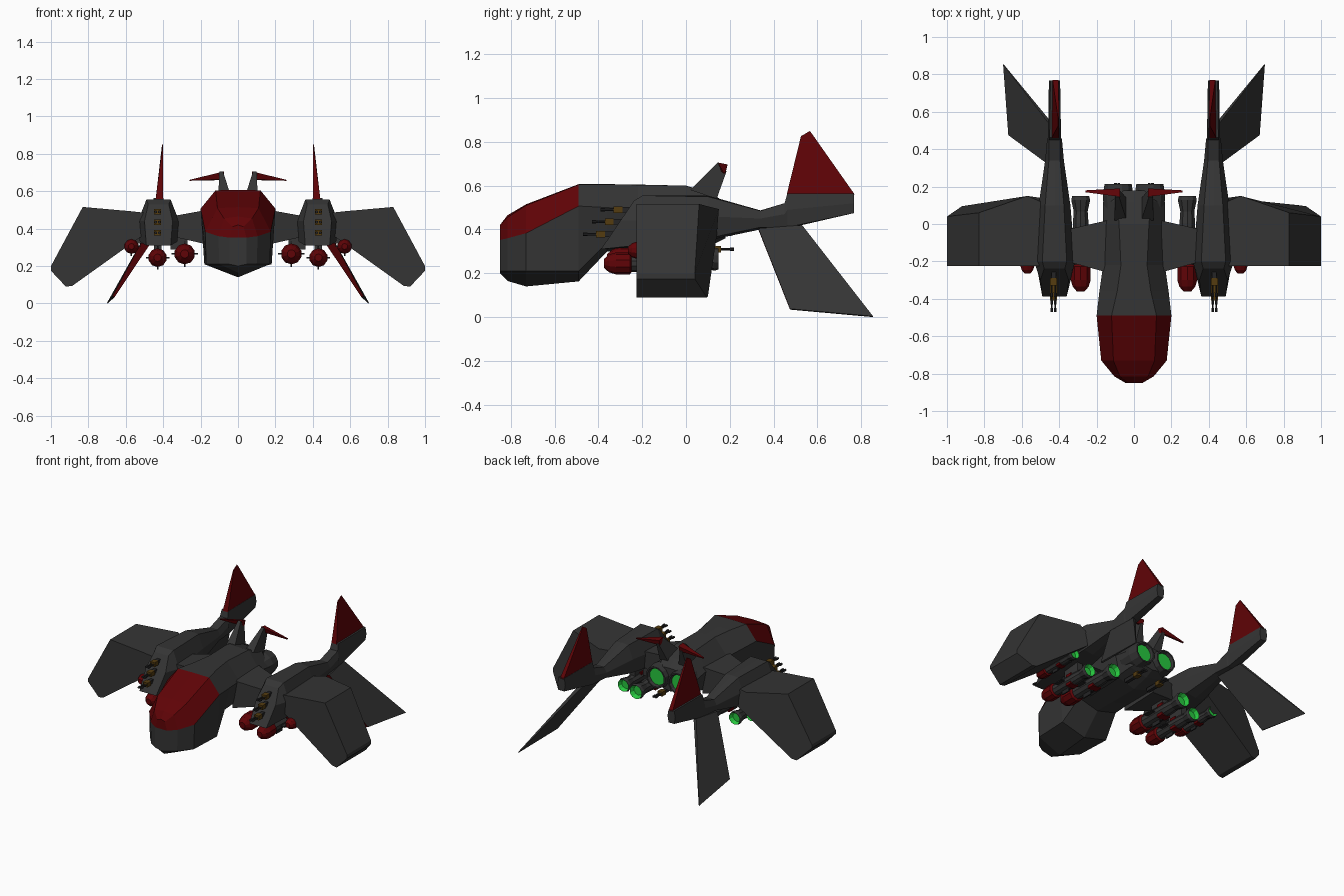
import bpy, bmesh, math

if "Cube" in bpy.data.objects:
    bpy.data.objects.remove(bpy.data.objects["Cube"])


def material(name, r, g, b):
    m = bpy.data.materials.new(name)
    m.diffuse_color = (r, g, b, 1)
    m.use_nodes = True
    m.node_tree.nodes["Principled BSDF"].inputs["Base Color"].default_value = m.diffuse_color
    return m


GREY = material("hull_grey", .035, .035, .035)
RED = material("deep_red", .115, .001, .002)
GREEN = material("exhaust_green", .02, .58, .05)
BRASS = material("gun_brass", .09, .045, .005)
DARK = material("dark_metal", .018, .018, .019)


def finish(name, bm, mats, rule=None, mirror=True):
    bmesh.ops.recalc_face_normals(bm, faces=bm.faces)
    if rule:
        for f in bm.faces:
            f.material_index = rule(f.calc_center_median(), f.normal)
    me = bpy.data.meshes.new(name)
    bm.to_mesh(me)
    bm.free()
    for m in mats:
        me.materials.append(m)
    ob = bpy.data.objects.new(name, me)
    bpy.context.collection.objects.link(ob)
    if mirror:
        ob.modifiers.new("mirror", 'MIRROR').use_axis = (True, False, False)
    return ob


def loft(name, rings, mats, rule=None, mirror=True):
    """Skin a list of equal closed rings and cap both ends."""
    bm = bmesh.new()
    vs = [[bm.verts.new(p) for p in r] for r in rings]
    n = len(rings[0])
    for a, b in zip(vs, vs[1:]):
        for i in range(n):
            j = (i + 1) % n
            bm.faces.new((a[i], a[j], b[j], b[i]))
    for r in (vs[0], vs[-1]):
        if n == 8:      # hull rings: cap split at the shoulder line
            bm.faces.new([r[i] for i in (6, 7, 0, 1, 2)])
            bm.faces.new([r[i] for i in (2, 3, 4, 5, 6)])
        else:
            bm.faces.new(r)
    return finish(name, bm, mats, rule, mirror)


def hull_ring(cx, shear, y, za, xb, zb, xc, zc, xe, ze, zf):
    half = [(0, za), (xb, zb), (xc, zc), (xe, ze), (0, zf)]
    pts = half + [(-x, z) for x, z in half[3:0:-1]]
    return [(cx + x, y + shear * (z - .41), z) for x, z in pts]


def lathe(name, cx, cz, profile, mats, rule=None, n=10):
    rings = []
    for y, r in profile:
        rings.append([(cx + r * math.cos(2 * math.pi * (i + .5) / n), y,
                       cz + r * math.sin(2 * math.pi * (i + .5) / n)) for i in range(n)])
    return loft(name, rings, mats, rule)


def box(name, lo, hi, mat):
    ring = lambda y: [(lo[0], y, lo[2]), (hi[0], y, lo[2]), (hi[0], y, hi[2]), (lo[0], y, hi[2])]
    return loft(name, [ring(lo[1]), ring(hi[1])], [mat])


# fuselage with red canopy
body = [
    (-.85, .42, .03, .41, .045, .352, .045, .21, .20),
    (-.815, .465, .075, .455, .105, .36, .10, .21, .165),
    (-.73, .515, .11, .51, .175, .383, .17, .21, .14),
    (-.49, .607, .12, .605, .20, .507, .18, .21, .163),
    (-.36, .607, .09, .605, .185, .50, .15, .34, .30),
    (-.22, .605, .07, .604, .165, .49, .14, .34, .30),
    (.00, .60, .08, .60, .165, .48, .14, .34, .30),
    (.12, .565, .09, .56, .165, .46, .13, .36, .33),
    (.18, .52, .08, .515, .12, .45, .10, .38, .36)]
loft("fuselage", [hull_ring(0, 0, *r) for r in body], [GREY, RED],
     lambda c, n: int(c.y < -.5 and c.z > .35), mirror=False)

# side booms with sloped front, narrowing to the tail
boom = [
    (-.32, .53, .055, .53, .075, .44, .065, .31, .31),
    (-.20, .555, .065, .555, .11, .44, .10, .33, .32),
    (.10, .555, .05, .55, .085, .46, .07, .36, .35),
    (.34, .487, .03, .485, .05, .45, .04, .41, .40),
    (.45, .52, .03, .52, .04, .47, .03, .41, .405),
    (.463, .565, .026, .565, .035, .49, .03, .41, .405),
    (.768, .565, .022, .565, .03, .52, .022, .475, .475)]
loft("boom", [hull_ring(.425, .68 if i == 0 else 0, *r) for i, r in enumerate(boom)], [GREY])

# inner wings between fuselage and booms
loft("inner_wing", [
    [(.14, -.26, .505), (.14, .02, .505), (.14, .02, .32), (.14, -.26, .31)],
    [(.36, -.20, .465), (.36, -.03, .465), (.36, -.03, .36), (.36, -.20, .36)]], [GREY])

# drooped outer wings: front outline with its own rear depth at each corner
wing = [(.50, .485, .12), (.57, .493, .15), (.83, .516, .06), (1.0, .20, .04),
        (1.0, .175, .04), (.92, .09, .095), (.885, .095, .10), (.50, .37, .14)]
bm = bmesh.new()
front = [bm.verts.new((x, -.225, z)) for x, z, y in wing]
rear = [bm.verts.new((x, y, z)) for x, z, y in wing]
bm.faces.new(front)
bm.faces.new(rear)
for i in range(len(wing)):
    j = (i + 1) % len(wing)
    bm.faces.new((front[i], front[j], rear[j], rear[i]))
finish("outer_wing", bm, [GREY])

# upper tail fins
loft("upper_fin", [
    [(.40, .46, .56), (.44, .46, .56), (.435, .77, .56), (.405, .77, .56)],
    [(.40, .525, .826), (.406, .525, .826), (.406, .566, .85), (.40, .566, .85)]], [RED])

# lower swept fins with red leading edge
loft("lower_fin", [
    [(.415, .33, .40), (.475, .33, .405), (.45, .53, .42), (.43, .53, .41)],
    [(.660, .475, .034), (.672, .475, .038), (.70, .854, .004), (.697, .854, 0)]],
    [GREY, RED], lambda c, n: int(n.y < -.5))

# antenna posts and red blades
loft("antenna_post", [
    [(.04, .02, .58), (.105, .02, .58), (.105, .14, .54), (.04, .14, .54)],
    [(.08, .145, .705), (.10, .145, .705), (.10, .185, .665), (.08, .185, .665)]], [GREY])
loft("antenna_blade", [
    [(.075, .145, .706), (.075, .19, .697), (.075, .18, .66), (.075, .16, .665)],
    [(.26, .17, .661), (.26, .18, .661), (.26, .18, .656), (.26, .17, .656)]], [RED])

# twin main engines with recessed green glow
lathe("engine_nozzle", .085, .445,
      [(.05, .075), (.15, .085), (.215, .075), (.215, .065), (.195, .058)], [GREY, GREEN],
      lambda c, n: int(c.y > .19 and n.y > .9 and c.y < .213), n=12)

# missiles under the booms: red head, grey body, green exhaust
for x, z, r, y in ((.285, .265, .056, -.36), (.43, .245, .050, -.375), (.57, .305, .040, -.265)):
    s = r / .055
    lathe("missile", x, z,
          [(y, .4 * r), (y + .025 * s, .8 * r), (y + .06 * s, r), (y + .13 * s, r),
           (y + .14 * s, .78 * r), (y + .36 * s, .78 * r), (y + .42 * s, .7 * r),
           (y + .48 * s, .95 * r), (y + .50 * s, .85 * r), (y + .47 * s, .6 * r)],
          [GREY, RED, GREEN],
          lambda c, n, y=y, s=s: 1 if c.y < y + .137 * s else
          2 if c.y > y + .465 * s and n.y > .3 else 0)
    f = 1.25 * r
    box("missile_fin_flat", (x - f, y + .2 * s, z - .004), (x + f, y + .27 * s, z + .004), DARK)
    box("missile_fin_upright", (x - .004, y + .2 * s, z - f), (x + .004, y + .27 * s, z + f), DARK)
    box("missile_ring", (x - .6 * r, y + .28 * s, z - .8 * r), (x + .6 * r, y + .33 * s, z + .8 * r), RED)
box("missile_pylon_inner", (.27, -.15, .29), (.36, -.04, .37), GREY)
box("missile_pylon_middle", (.41, -.15, .27), (.45, -.02, .36), GREY)
box("missile_pylon_outer", (.50, -.12, .32), (.58, -.02, .39), GREY)


# guns: brass breech block with paired dark barrels
def gun(name, x, z, y, d):
    """d = -1 fires forward, +1 fires backward; y is the muzzle."""
    ys = sorted((y - d * .06, y - d * .10))
    box(name + "_block", (x - .018, ys[0], z - .015), (x + .018, ys[1], z + .015), BRASS)
    ys = sorted((y - d * .09, y - d * .19))
    box(name + "_mount", (x - .012, ys[0], z - .012), (x + .012, ys[1], z + .012), DARK)
    for o in (-.009, .009):
        lathe(name + "_barrel", x + o, z, [(y - d * .07, .005), (y - d * .02, .005),
              (y - d * .02, .008), (y, .008)], [DARK], n=6)


for z, y in ((.49, -.39), (.435, -.43), (.378, -.47)):
    gun("boom_gun", .43, z, y, -1)
gun("rear_gun", .09, .31, .22, 1)
